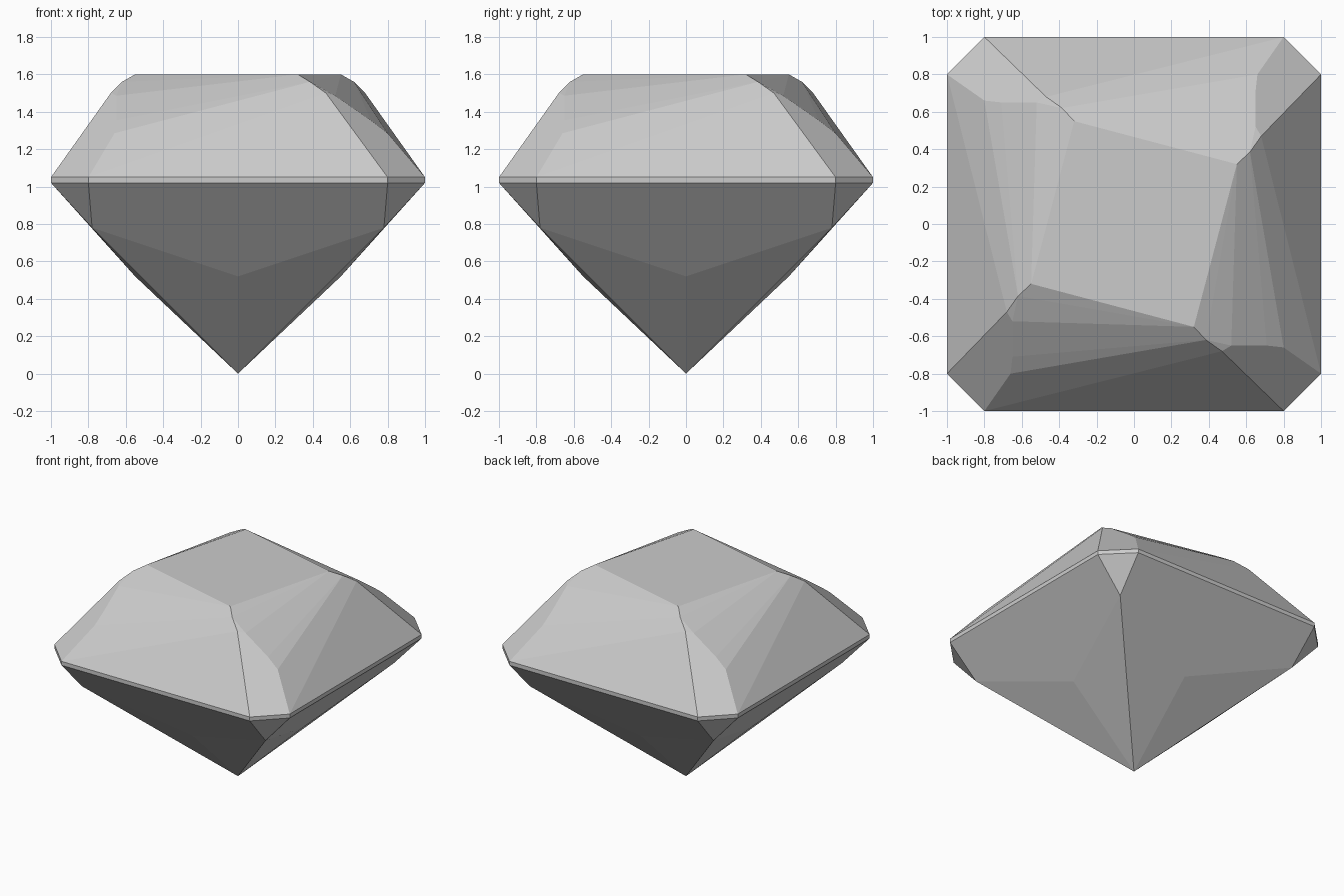
import bpy
import bmesh
from math import radians
from mathutils import Matrix, Vector

cube = bpy.data.objects.get("Cube")
if cube:
    bpy.data.objects.remove(cube, do_unlink=True)

GIRDLE_LOW, GIRDLE_TOP = 1.02, 1.05


def corner_height(x, y):
    """Height of the sloping front-left corner facet of the crown."""
    return GIRDLE_TOP + 0.692 * (1.8 + x + y)


# Crown: table corner, curved ridge and twisted corner facet
crown = [(-0.55, -0.32, 1.6), (-0.62, -0.385, 1.56), (-0.68, -0.47, 1.5)]
crown += [(x, y, corner_height(x, y))
          for x, y in ((-0.65, -0.52), (-0.65, -0.71), (-0.66, -0.8))]

# Girdle: thin upright band with cut corners
girdle = [(x, -1, z) for x in (-0.8, 0.8) for z in (GIRDLE_LOW, GIRDLE_TOP)]

# Pavilion: mid-side facet points, corner tip and the bottom point
pavilion = [(0, -0.55, 0.52), (-0.24, -0.63, 0.605), (0.24, -0.63, 0.605),
            (-0.78, -0.78, 0.78)]

# Repeat one quarter around the axis and wrap the facets over it
bm = bmesh.new()
bm.verts.new((0, 0, 0))
for quarter in range(4):
    turn = Matrix.Rotation(radians(90 * quarter), 3, "Z")
    for point in crown + girdle + pavilion:
        bm.verts.new(turn @ Vector(point))
hull = bmesh.ops.convex_hull(bm, input=bm.verts)
spare = [v for v in bm.verts if not v.link_faces]
bmesh.ops.delete(bm, geom=spare, context="VERTS")
bmesh.ops.dissolve_limit(bm, angle_limit=radians(1.5), verts=bm.verts, edges=bm.edges)
bmesh.ops.recalc_face_normals(bm, faces=bm.faces)

mesh = bpy.data.meshes.new("cut_gem")
bm.to_mesh(mesh)
bm.free()

# Single pale grey material
grey = bpy.data.materials.new("pale_grey")
grey.use_nodes = True
colour = (0.6, 0.6, 0.6, 1)
grey.diffuse_color = colour
grey.node_tree.nodes["Principled BSDF"].inputs["Base Color"].default_value = colour
mesh.materials.append(grey)

gem = bpy.data.objects.new("cut_gem", mesh)
bpy.context.collection.objects.link(gem)
